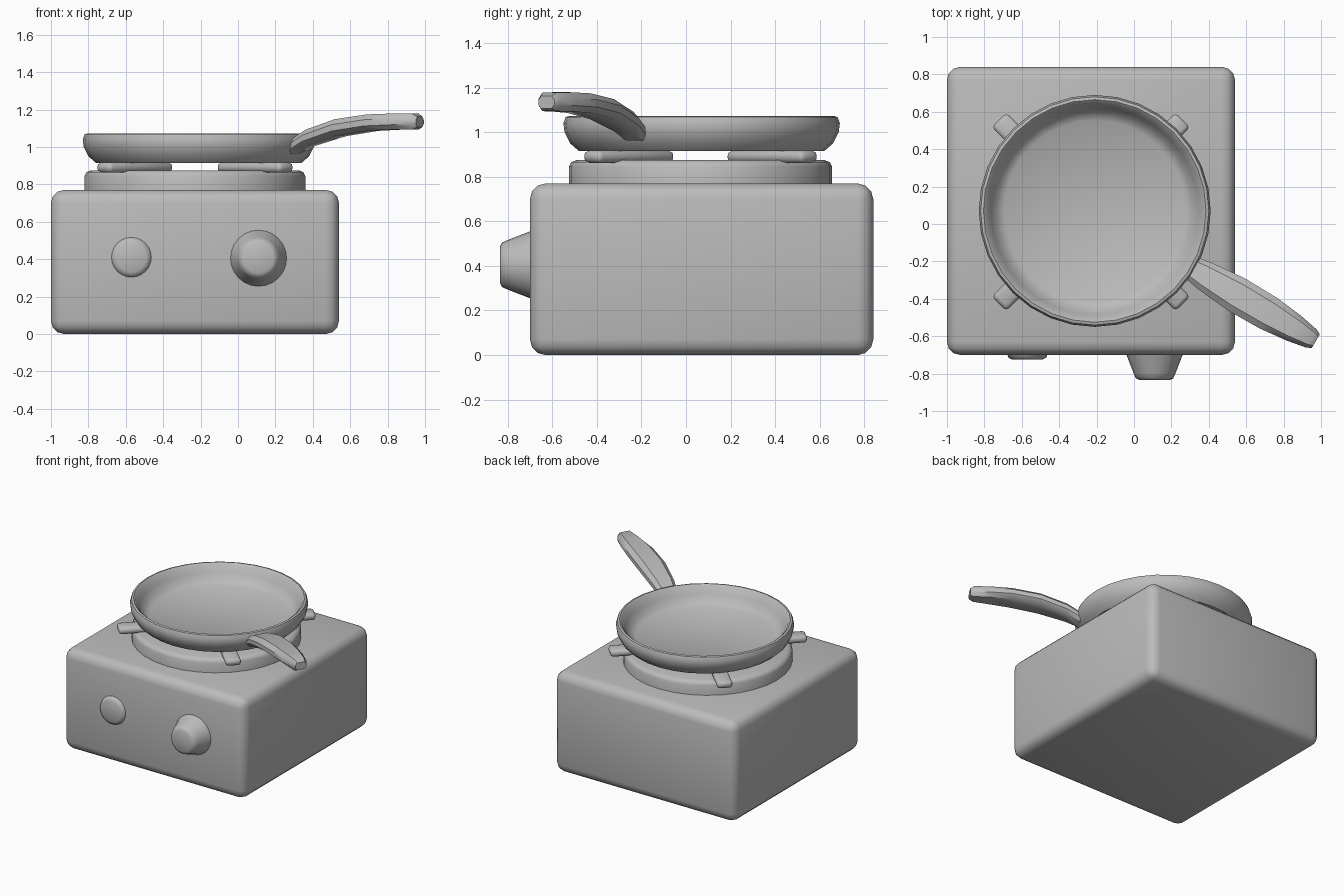
import bpy, bmesh, math
from mathutils import Matrix, Vector

if "Cube" in bpy.data.objects:
    bpy.data.objects.remove(bpy.data.objects["Cube"], do_unlink=True)

grey = bpy.data.materials.new("plain_grey")
grey.use_nodes = True
COLOUR = (0.5, 0.5, 0.5, 1)
grey.diffuse_color = COLOUR
grey.node_tree.nodes["Principled BSDF"].inputs["Base Color"].default_value = COLOUR


def finish(name, bm, matrix=Matrix(), bevel=0, segments=2, angle=35):
    """Turn a bmesh into a smooth-shaded, optionally bevelled object."""
    bmesh.ops.recalc_face_normals(bm, faces=bm.faces)
    mesh = bpy.data.meshes.new(name)
    bm.to_mesh(mesh)
    bm.free()
    mesh.materials.append(grey)
    obj = bpy.data.objects.new(name, mesh)
    bpy.context.collection.objects.link(obj)
    obj.matrix_world = matrix
    bpy.ops.object.select_all(action="DESELECT")
    obj.select_set(True)
    bpy.context.view_layer.objects.active = obj
    if bevel:
        mod = obj.modifiers.new("rounded_edges", "BEVEL")
        mod.width, mod.segments = bevel, segments
        bpy.ops.object.modifier_apply(modifier=mod.name)
    bpy.ops.object.shade_smooth_by_angle(angle=math.radians(angle))
    return obj


def box(name, size, matrix, bevel, segments=2, angle=50):
    bm = bmesh.new()
    bmesh.ops.create_cube(bm, size=1)
    bmesh.ops.scale(bm, vec=size, verts=bm.verts)
    return finish(name, bm, matrix, bevel, segments, angle)


def loft(name, rings, matrix=Matrix(), angle=35):
    """Skin a list of equal-length point rings and cap both ends."""
    bm = bmesh.new()
    loops = [[bm.verts.new(p) for p in ring] for ring in rings]
    for a, b in zip(loops, loops[1:]):
        for i in range(len(a)):
            j = (i + 1) % len(a)
            bm.faces.new((a[i], a[j], b[j], b[i]))
    bm.faces.new(loops[0])
    bm.faces.new(loops[-1])
    return finish(name, bm, matrix, angle=angle)


def lathe(name, profile, matrix, sides=32, angle=35):
    """Turn a (radius, height) profile about the local z axis."""
    turns = [2 * math.pi * i / sides for i in range(sides)]
    rings = [[(r * math.cos(t), r * math.sin(t), z) for t in turns] for r, z in profile]
    return loft(name, rings, matrix, angle)


move = Matrix.Translation

# Stove body
box("stove_body", (1.54, 1.54, 0.77), move((-0.23, 0.07, 0.385)), 0.07, 3)

# Raised burner plate
lathe("burner_plate", [(0.59, 0.74), (0.59, 0.845), (0.58, 0.865), (0.555, 0.875)],
      move((-0.23, 0.065, 0)), angle=50)

# Four pan supports on the diagonals
for i, name in enumerate(("back_left", "back_right", "front_right", "front_left")):
    turn = Matrix.Rotation(math.radians(45 + 90 * i), 4, "Z")
    box(name + "_pan_support", (0.48, 0.11, 0.055),
        move((-0.23, 0.065, 0.89)) @ turn @ move((0.455, 0, 0)), 0.022)

# Frying pan with a rounded rim and a flat floor
PAN = Vector((-0.21, 0.07, 0))
lathe("frying_pan", [(0.55, 0.915), (0.59, 0.95), (0.615, 1.0), (0.62, 1.04),
                     (0.61, 1.068), (0.595, 1.072), (0.58, 1.06), (0.555, 1.01),
                     (0.525, 0.965), (0.485, 0.94)], move(PAN))

# Curved handle: reach, height, half width, half thickness
stations = [(0.585, 0.995, 0.062, 0.038), (0.69, 1.048, 0.08, 0.043),
            (0.88, 1.103, 0.097, 0.045), (1.08, 1.13, 0.094, 0.044),
            (1.24, 1.136, 0.076, 0.043), (1.345, 1.136, 0.056, 0.042),
            (1.372, 1.134, 0.042, 0.028)]
section = [(1, -0.4), (1, 0.35), (0.65, 1), (-0.65, 1),
           (-1, 0.35), (-1, -0.4), (-0.65, -1), (0.65, -1)]
rings = [[(r, w * a, z + t * b) for a, b in section] for r, z, w, t in stations]
loft("pan_handle", rings, move(PAN) @ Matrix.Rotation(math.radians(-30.5), 4, "Z"), 40)

# Control knobs facing the front; the right one is pushed in
knob = [(0.15, 0), (0.112, 0.098), (0.1, 0.125), (0.08, 0.135)]
face_front = Matrix.Rotation(math.radians(90), 4, "X")
lathe("left_knob", knob, move((0.11, -0.7, 0.405)) @ face_front, 24, 50)
lathe("right_knob", knob, move((-0.57, -0.59, 0.41)) @ face_front, 24, 50)
